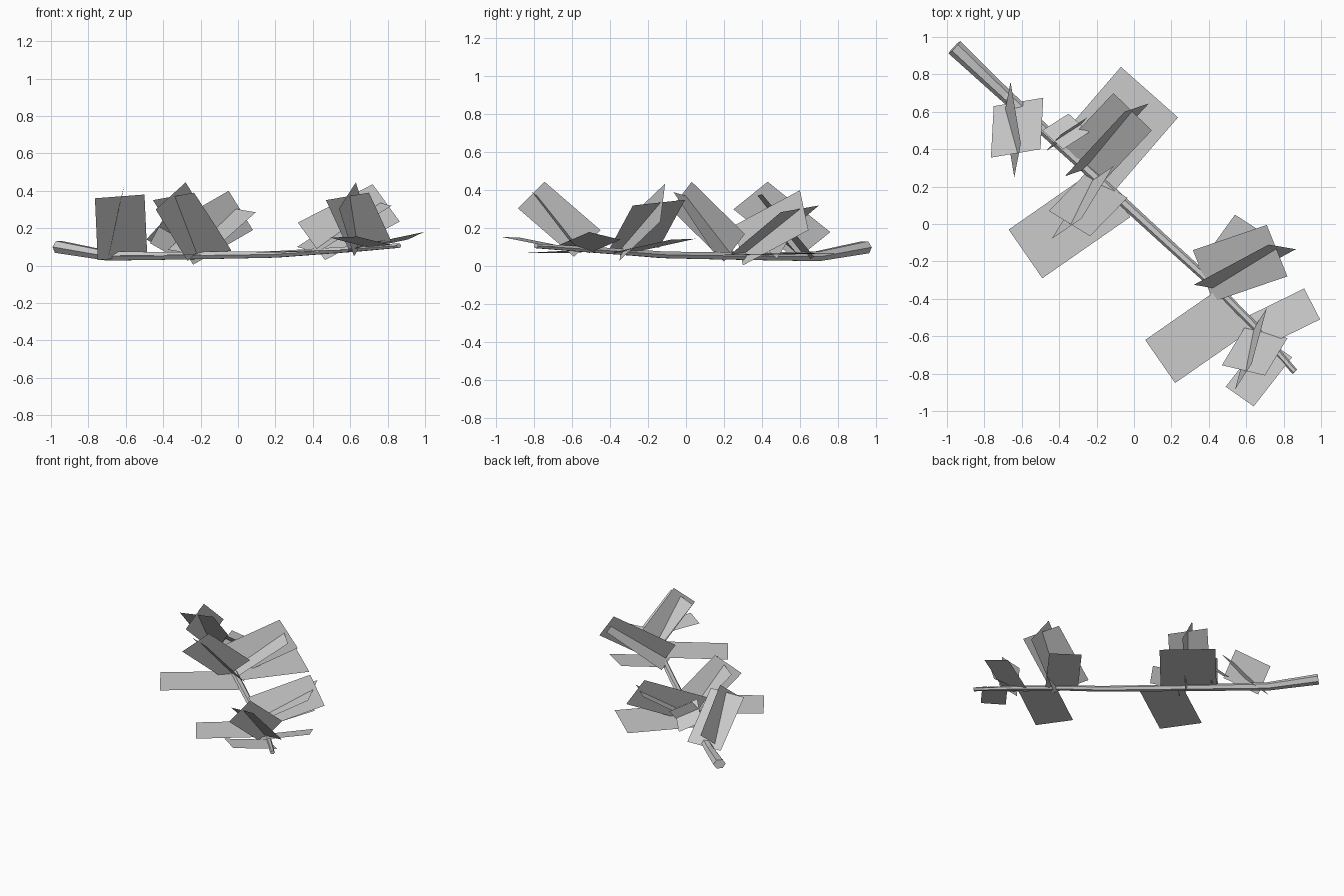
import bpy, bmesh, math
from mathutils import Vector

if "Cube" in bpy.data.objects:
    bpy.data.objects.remove(bpy.data.objects["Cube"])


def make_object(name, bm):
    mesh = bpy.data.meshes.new(name)
    bm.to_mesh(mesh)
    bm.free()
    obj = bpy.data.objects.new(name, mesh)
    bpy.context.collection.objects.link(obj)
    return obj


def card(name, a, b, c):
    """Flat leaf card: a parallelogram from three consecutive corners."""
    a, b, c = Vector(a), Vector(b), Vector(c)
    bm = bmesh.new()
    bm.faces.new([bm.verts.new(p) for p in (a, b, c, a + c - b)])
    return make_object(name, bm)


def flat_card(name, tip_a, tip_b, base):
    """Low card: outer edge corners plus the middle of the edge on the branch."""
    a, b, m = Vector(tip_a), Vector(tip_b), Vector(base)
    half = (b - a) / 2
    return card(name, a, b, m + half)


# Branch: tapered, slightly flattened six-sided tube along a bent path
path = [(-0.96, 0.945, 0.10, 0.046), (-0.69, 0.69, 0.052, 0.036),
        (-0.45, 0.475, 0.052, 0.031), (-0.05, 0.11, 0.056, 0.027),
        (0.20, -0.12, 0.06, 0.025), (0.42, -0.32, 0.075, 0.023),
        (0.64, -0.54, 0.09, 0.021), (0.86, -0.79, 0.107, 0.017)]
SIDES = 6
bm = bmesh.new()
rings = []
for i, p in enumerate(path):
    before, after = path[max(i - 1, 0)], path[min(i + 1, len(path) - 1)]
    along = (Vector(after[:3]) - Vector(before[:3])).normalized()
    side = along.cross(Vector((0, 0, 1))).normalized()
    up = side.cross(along)
    ring = []
    for k in range(SIDES):
        t = 2 * math.pi * k / SIDES
        ring.append(bm.verts.new(Vector(p[:3]) + p[3] * (
            math.cos(t) * side + 0.8 * math.sin(t) * up)))
    rings.append(ring)
for r, s in zip(rings, rings[1:]):
    for k in range(SIDES):
        n = (k + 1) % SIDES
        bm.faces.new((r[k], r[n], s[n], s[k]))
bm.faces.new(rings[0])
bm.faces.new(rings[-1])
bmesh.ops.recalc_face_normals(bm, faces=bm.faces)
make_object("branch", bm)

# Low leaf cards spreading near the ground
flat_card("low_leaf_back", (-0.07, 0.84, 0.07), (0.235, 0.57, 0.07), (-0.25, 0.32, 0.06))
flat_card("low_leaf_left", (-0.67, -0.03, 0.055), (-0.49, -0.29, 0.055), (-0.11, 0.167, 0.06))
flat_card("low_leaf_front", (0.06, -0.62, 0.07), (0.22, -0.85, 0.07), (0.55, -0.45, 0.085))
flat_card("low_leaf_right", (0.54, 0.05, 0.145), (0.74, -0.08, 0.14), (0.42, -0.32, 0.075))
flat_card("low_leaf_end", (0.91, -0.345, 0.14), (0.995, -0.51, 0.18), (0.62, -0.59, 0.09))
flat_card("low_leaf_tip", (0.49, -0.87, 0.15), (0.64, -0.975, 0.155), (0.77, -0.66, 0.10))

# Leaning leaf cards, in crossed pairs along the branch
card("leaf_stem_wide", (-0.75, 0.63, 0.03), (-0.485, 0.675, 0.05), (-0.50, 0.40, 0.38))
card("leaf_stem_cross", (-0.64, 0.25, 0.30), (-0.605, 0.43, 0.445), (-0.66, 0.76, 0.18))

card("leaf_small_wide", (-0.49, 0.50, 0.14), (-0.35, 0.59, 0.06), (-0.24, 0.49, 0.18))
card("leaf_small_cross", (-0.47, 0.39, 0.12), (-0.33, 0.48, 0.04), (-0.25, 0.57, 0.19))

card("leaf_back_wide", (-0.11, 0.70, 0.32), (0.095, 0.50, 0.285), (-0.17, 0.22, 0.05))
card("leaf_back_cross", (-0.05, 0.60, 0.40), (0.08, 0.645, 0.19), (-0.24, 0.30, 0.005))

card("leaf_left_wide", (-0.455, 0.07, 0.35), (-0.235, -0.065, 0.39), (-0.035, 0.14, 0.08))
card("leaf_left_cross", (-0.44, -0.08, 0.30), (-0.28, 0.03, 0.445), (-0.11, 0.31, 0.17))

card("leaf_right_wide", (0.315, -0.14, 0.10), (0.71, -0.005, 0.35), (0.82, -0.28, 0.32))
card("leaf_right_cross", (0.72, -0.11, 0.435), (0.865, -0.135, 0.235), (0.465, -0.35, 0.03))

card("leaf_tip_wide", (0.47, -0.755, 0.35), (0.70, -0.81, 0.39), (0.82, -0.61, 0.13))
card("leaf_tip_cross", (0.54, -0.885, 0.305), (0.63, -0.745, 0.445), (0.71, -0.45, 0.19))
